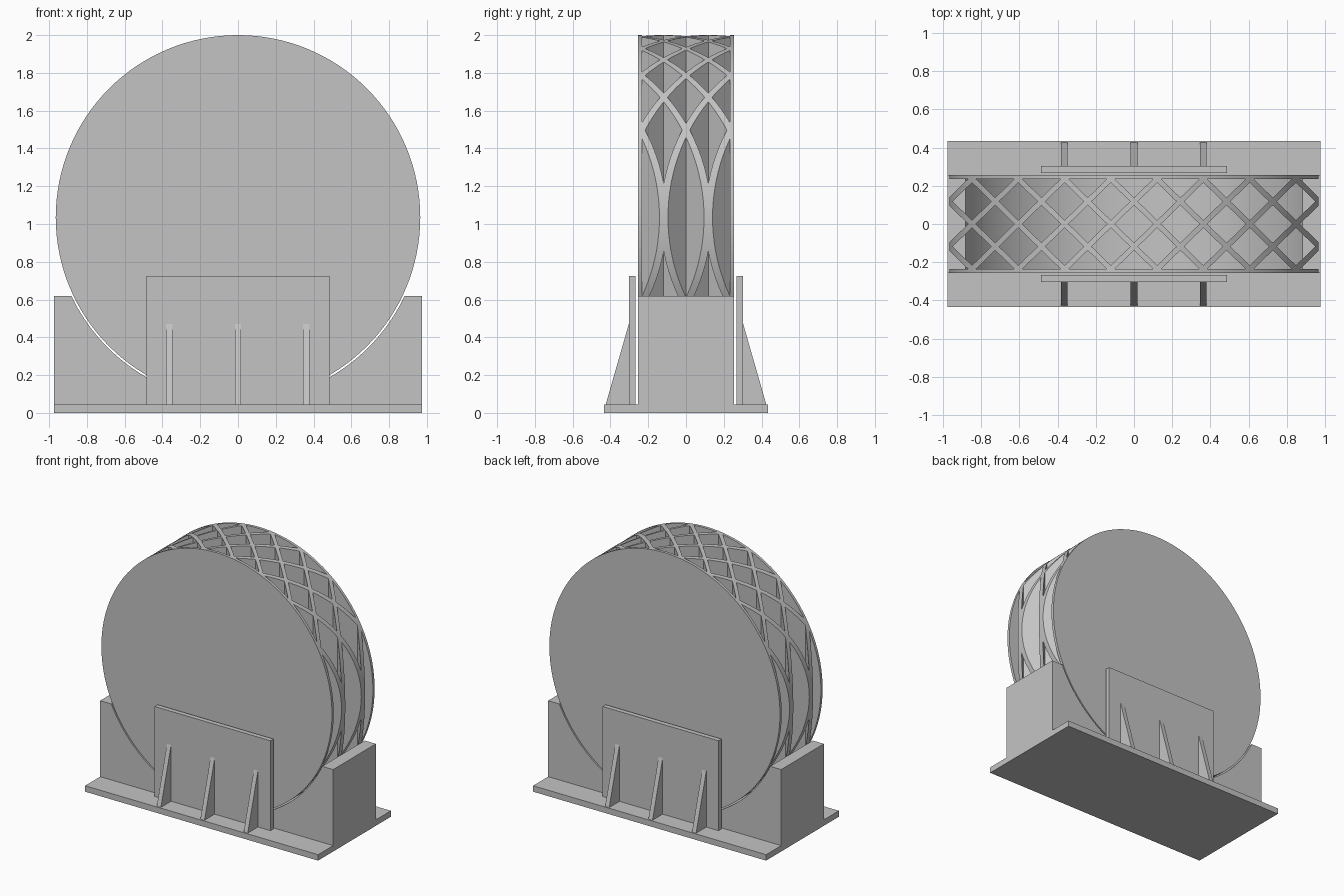
import bpy, bmesh, math
from mathutils import Vector, Matrix

cube = bpy.data.objects.get("Cube")
if cube:
    bpy.data.objects.remove(cube, do_unlink=True)

mat = bpy.data.materials.new("plain grey")
mat.use_nodes = True
grey = (0.55, 0.55, 0.55, 1)
mat.diffuse_color = grey
mat.node_tree.nodes["Principled BSDF"].inputs["Base Color"].default_value = grey

RADIUS, CENTRE_Z = 0.965, 1.035   # wheel
HALF, INNER = 0.255, 0.234        # wheel half width, inner side of end discs
BASE_TOP = 0.045


def finish(name, bm, smooth=False):
    bmesh.ops.recalc_face_normals(bm, faces=bm.faces)
    mesh = bpy.data.meshes.new(name)
    bm.to_mesh(mesh)
    bm.free()
    mesh.materials.append(mat)
    obj = bpy.data.objects.new(name, mesh)
    bpy.context.collection.objects.link(obj)
    if smooth:
        bpy.ops.object.select_all(action="DESELECT")
        obj.select_set(True)
        bpy.context.view_layer.objects.active = obj
        bpy.ops.object.shade_smooth_by_angle(angle=math.radians(30))
    return obj


def prism(name, outline, offset, smooth=False):
    """Extrude a flat outline of 3D points by an offset."""
    bm = bmesh.new()
    face = bm.faces.new([bm.verts.new(p) for p in outline])
    new = bmesh.ops.extrude_face_region(bm, geom=[face])["geom"]
    verts = [v for v in new if isinstance(v, bmesh.types.BMVert)]
    bmesh.ops.translate(bm, verts=verts, vec=offset)
    return finish(name, bm, smooth)


def box(name, x0, x1, y0, y1, z0, z1):
    return prism(name, [(x0, y0, z0), (x1, y0, z0), (x1, y1, z0), (x0, y1, z0)],
                 (0, 0, z1 - z0))


def wheel_cylinder(y0, y1):
    bm = bmesh.new()
    turn = Matrix.Translation((0, (y0 + y1) / 2, CENTRE_Z)) @ Matrix.Rotation(math.pi / 2, 4, "X")
    bmesh.ops.create_cone(bm, cap_ends=True, segments=128, radius1=RADIUS,
                          radius2=RADIUS, depth=y1 - y0, matrix=turn)
    return bm


# Base plate
box("base_plate", -0.975, 0.975, -0.435, 0.435, 0, BASE_TOP)

# Cradle block with a round hollow for the wheel
top, hollow = 0.62, RADIUS + 0.01
half_angle = math.acos((CENTRE_Z - top) / hollow)
arc = []
for i in range(65):
    a = half_angle * (1 - i / 32)
    arc.append((hollow * math.sin(a), -HALF, CENTRE_Z - hollow * math.cos(a)))
outline = [(-0.975, -HALF, top), (-0.975, -HALF, BASE_TOP),
           (0.975, -HALF, BASE_TOP), (0.975, -HALF, top)] + arc
prism("cradle", outline, (0, 2 * HALF, 0), True)

# Closed end discs of the wheel
finish("front_disc", wheel_cylinder(-HALF, -INNER), True)
finish("back_disc", wheel_cylinder(INNER, HALF), True)

# Diagonal lattice walls, each a slab sliced out of the wheel
STEP_X, STEP_Y, WALL = 0.121, 0.118, 0.028
lattice = bmesh.new()
for lean in (-1, 1):
    normal = Vector((1 / STEP_X, lean / STEP_Y, 0)).normalized()
    for k in range(-9, 10, 2):
        bm = wheel_cylinder(-INNER, INNER)
        for side in (-1, 1):
            point = Vector((k * STEP_X, 0, 0)) + normal * side * WALL / 2
            geom = bm.verts[:] + bm.edges[:] + bm.faces[:]
            bmesh.ops.bisect_plane(bm, geom=geom, plane_co=point,
                                   plane_no=normal * side, clear_outer=True)
            rim = [e for e in bm.edges if e.is_boundary]
            bmesh.ops.holes_fill(bm, edges=rim, sides=0)
        bmesh.ops.recalc_face_normals(bm, faces=bm.faces)
        piece = bpy.data.meshes.new("wall")
        bm.to_mesh(piece)
        bm.free()
        lattice.from_mesh(piece)
        bpy.data.meshes.remove(piece)
finish("lattice_walls", lattice, True)

# Side plates with three triangular ribs each
for name, s in (("front", -1), ("back", 1)):
    box(name + "_plate", -0.485, 0.485, s * 0.267, s * 0.303, BASE_TOP, 0.725)
    for label, x in (("right", -0.365), ("middle", 0), ("left", 0.362)):
        x0 = x - 0.017
        prism(f"{name}_{label}_rib",
              [(x0, s * 0.303, BASE_TOP), (x0, s * 0.425, BASE_TOP), (x0, s * 0.303, 0.47)],
              (0.034, 0, 0))
